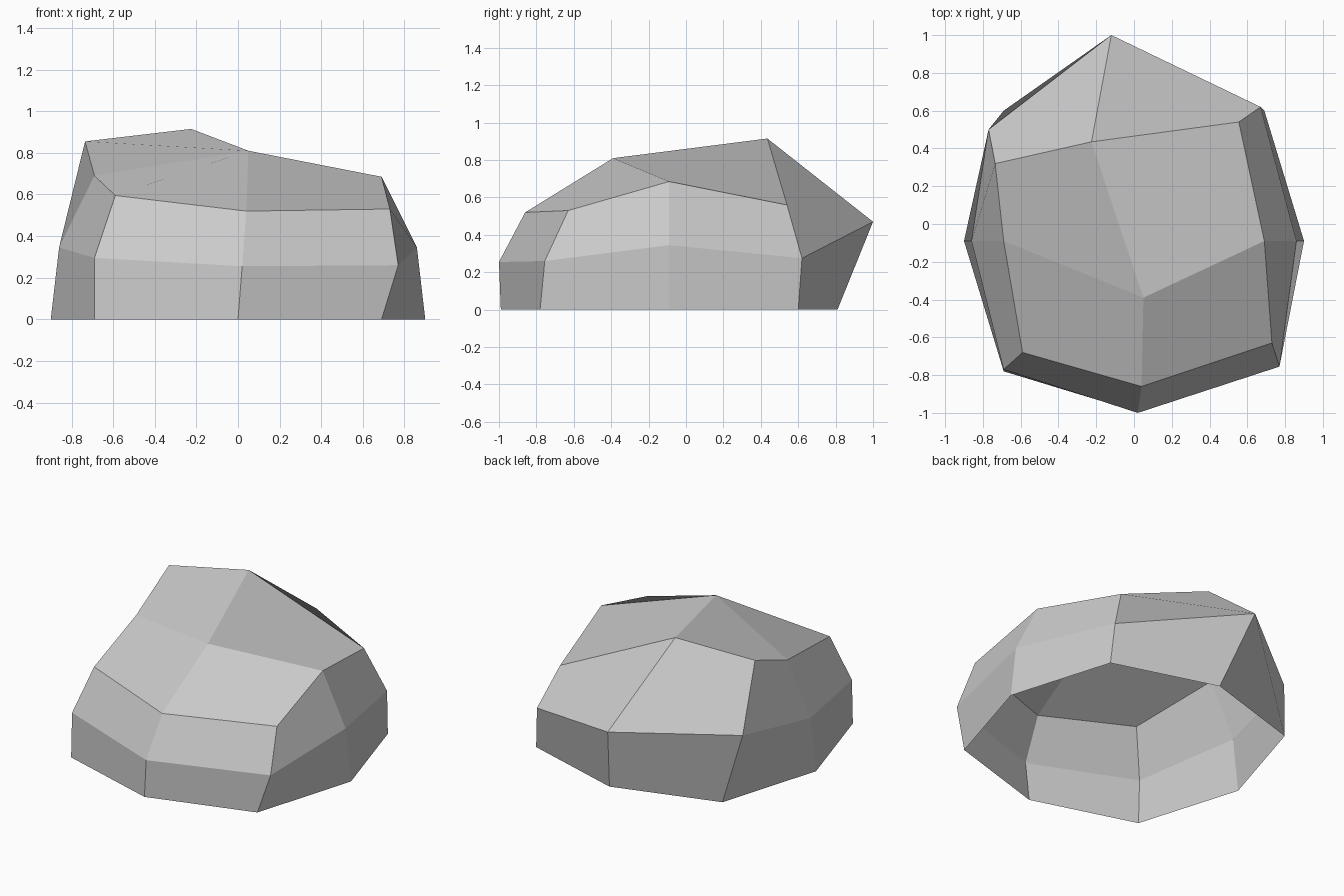
import bpy
import bmesh

cube = bpy.data.objects.get("Cube")
if cube:
    bpy.data.objects.remove(cube, do_unlink=True)

# Stone material
stone = bpy.data.materials.new("stone_grey")
stone.use_nodes = True
grey = (0.6, 0.6, 0.6, 1)
stone.diffuse_color = grey
stone.node_tree.nodes["Principled BSDF"].inputs["Base Color"].default_value = grey

# Rings run counter-clockwise from the front corner on the -x side
CENTRE_Y = -0.09
WIDE, CORNER = 0.9, 0.69
base_ring = [(-CORNER, -CORNER), (0, -WIDE), (CORNER, -CORNER), (WIDE, 0),
             (CORNER, CORNER), (0, WIDE), (-CORNER, CORNER), (-WIDE, 0)]
base_ring = [(x, y + CENTRE_Y, 0) for x, y in base_ring]
middle_ring = [(-0.69, -0.77, 0.295), (0.02, -1.0, 0.255), (0.77, -0.755, 0.26),
               (0.86, -0.09, 0.345), (0.67, 0.62, 0.275), (-0.12, 1.0, 0.47),
               (-0.77, 0.5, 0.43), (-0.86, -0.09, 0.345)]
shoulder_ring = [(-0.59, -0.68, 0.595), (0.04, -0.86, 0.52), (0.73, -0.63, 0.53),
                 (0.69, -0.09, 0.685), (0.555, 0.54, 0.56), (-0.225, 0.435, 0.915),
                 (-0.735, 0.32, 0.855), (-0.69, -0.09, 0.69)]
crown = (0.05, -0.39, 0.81)

bm = bmesh.new()
rings = [[bm.verts.new(p) for p in ring]
         for ring in (base_ring, middle_ring, shoulder_ring)]
count = len(base_ring)

# Side bands, open underneath
for lower, upper in zip(rings, rings[1:]):
    for i in range(count):
        j = (i + 1) % count
        bm.faces.new((upper[i], lower[i], lower[j], upper[j]))

# Four top facets meeting at the crown point
top = rings[-1]
peak = bm.verts.new(crown)
for i in range(0, count, 2):
    bm.faces.new((peak, top[i - 1], top[i], top[i + 1]))

mesh = bpy.data.meshes.new("boulder")
bm.to_mesh(mesh)
bm.free()
mesh.materials.append(stone)
boulder = bpy.data.objects.new("boulder", mesh)
bpy.context.collection.objects.link(boulder)
